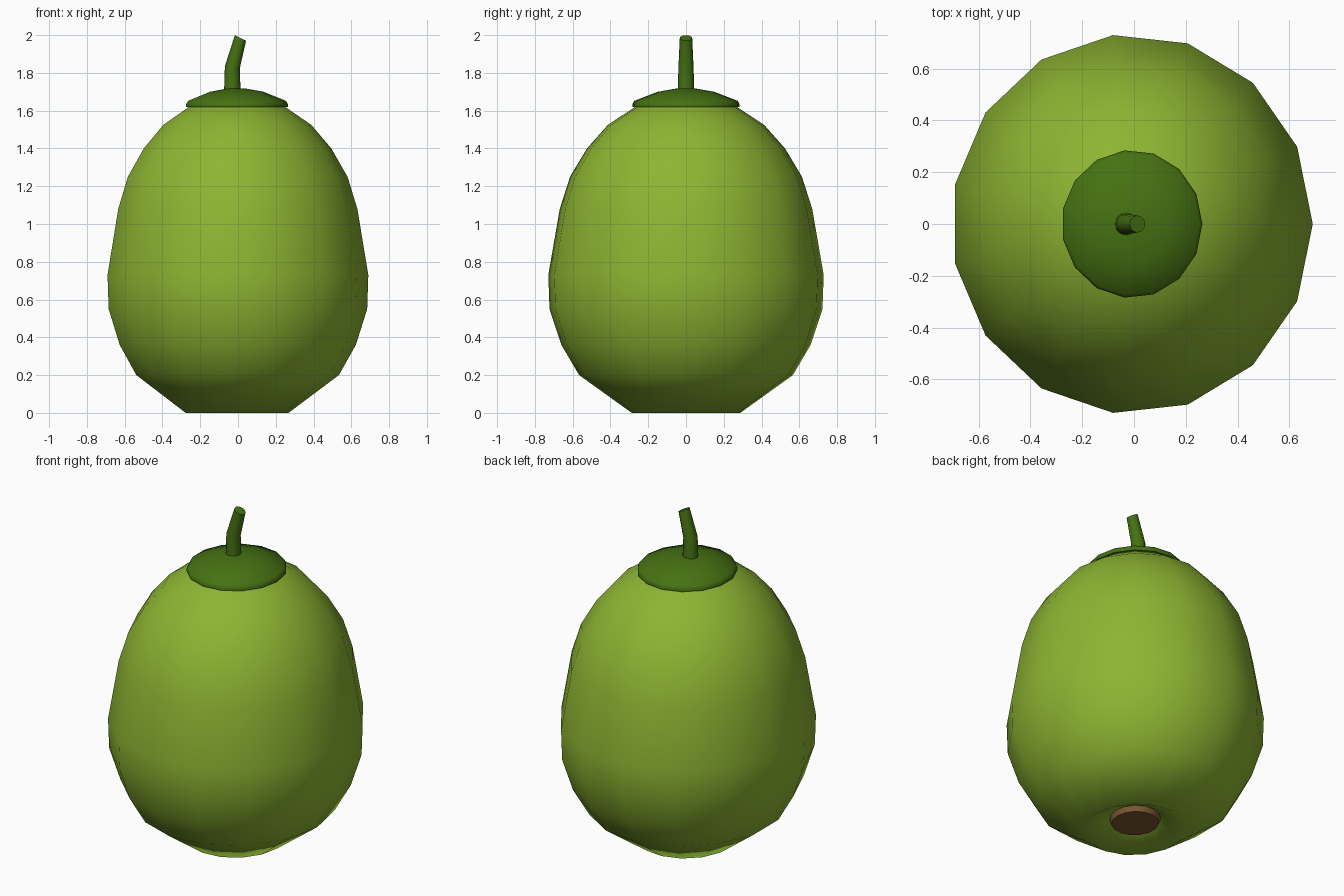
import bpy, bmesh, math
from mathutils import Vector

if "Cube" in bpy.data.objects:
    bpy.data.objects.remove(bpy.data.objects["Cube"])

CX = -0.008      # axis of the fruit
SIDES = 15
YS = 1.05        # slightly wider front to back


def material(name, rgb):
    m = bpy.data.materials.new(name)
    m.diffuse_color = (*rgb, 1)
    m.use_nodes = True
    m.node_tree.nodes["Principled BSDF"].inputs["Base Color"].default_value = m.diffuse_color
    return m


def finish(bm, name, mat, angle=None):
    bmesh.ops.recalc_face_normals(bm, faces=bm.faces[:])
    me = bpy.data.meshes.new(name)
    bm.to_mesh(me)
    bm.free()
    me.materials.append(mat)
    ob = bpy.data.objects.new(name, me)
    bpy.context.collection.objects.link(ob)
    bpy.ops.object.select_all(action='DESELECT')
    ob.select_set(True)
    bpy.context.view_layer.objects.active = ob
    if angle is None:
        bpy.ops.object.shade_smooth()
    else:
        bpy.ops.object.shade_smooth_by_angle(angle=math.radians(angle))
    return ob


def skin(name, rings, mat, angle=None):
    """Bridge a list of point rings and close both ends."""
    bm = bmesh.new()
    loops = [[bm.verts.new(p) for p in ring] for ring in rings]
    n = len(loops[0])
    for a, b in zip(loops, loops[1:]):
        for i in range(n):
            j = (i + 1) % n
            bm.faces.new((a[i], a[j], b[j], b[i]))
    bm.faces.new(loops[0])
    bm.faces.new(loops[-1])
    return finish(bm, name, mat, angle)


def lathe(name, profile, mat, angle=None):
    rings = []
    for r, z in profile:
        rings.append([Vector((CX + r * math.cos(t), r * YS * math.sin(t), z))
                      for t in (2 * math.pi * i / SIDES for i in range(SIDES))])
    return skin(name, rings, mat, angle)


light_green = material("light green", (0.265, 0.46, 0.032))
dark_green = material("dark green", (0.06, 0.165, 0.006))
brown = material("brown", (0.20, 0.095, 0.032))

# Fruit body with a dimple underneath
lathe("fruit_body", [(0.06, 0.09), (0.15, 0.07), (0.275, 0.0), (0.542, 0.20),
                     (0.632, 0.36), (0.692, 0.55), (0.698, 0.73), (0.64, 1.08),
                     (0.588, 1.25), (0.502, 1.40), (0.396, 1.525),
                     (0.25, 1.625), (0.12, 1.66)], light_green)

# Leafy cap
lathe("top_cap", [(0.20, 1.615), (0.272, 1.62), (0.272, 1.635), (0.262, 1.652),
                  (0.143, 1.70), (0.05, 1.717)], dark_green, 40)

# Brown scar in the bottom dimple
lathe("bottom_scar", [(0.128, 0.04), (0.142, 0.085), (0.12, 0.10)], brown, 30)

# Bent stem
rings = []
for x, z, r, tilt in [(-0.03, 1.69, 0.044, 0), (-0.03, 1.83, 0.04, 0.15),
                      (0.013, 1.985, 0.033, 0.45)]:
    rings.append([Vector((x + r * math.cos(t) * math.cos(tilt), r * math.sin(t),
                          z - r * math.cos(t) * math.sin(tilt)))
                  for t in (2 * math.pi * i / 12 for i in range(12))])
skin("stem", rings, dark_green, 40)
